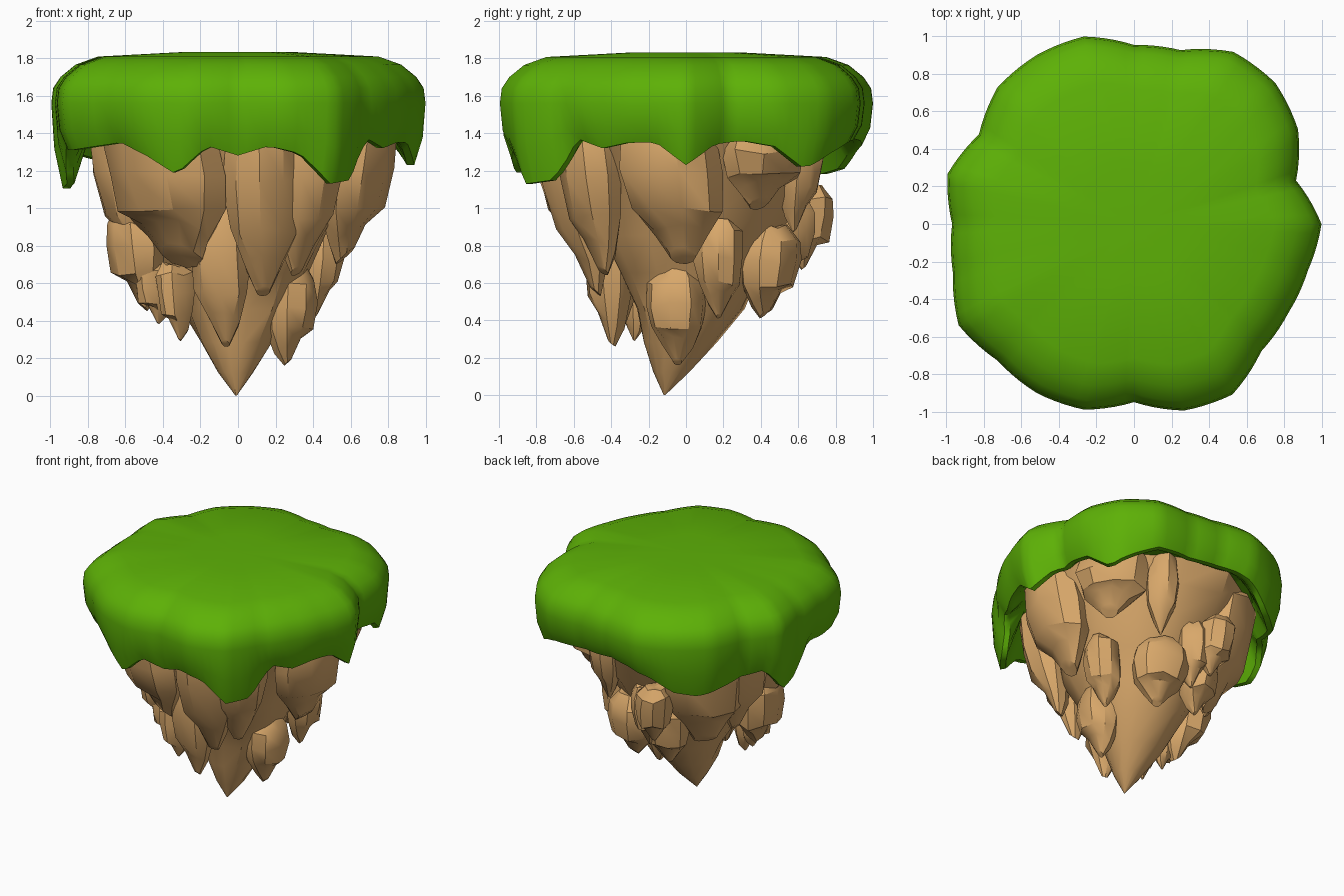
import bpy, bmesh, math, random
from mathutils import Vector

if "Cube" in bpy.data.objects:
    bpy.data.objects.remove(bpy.data.objects["Cube"])

random.seed(4)


def material(name, rgb):
    m = bpy.data.materials.new(name)
    m.diffuse_color = (*rgb, 1)
    m.use_nodes = True
    m.node_tree.nodes["Principled BSDF"].inputs["Base Color"].default_value = m.diffuse_color
    return m


GRASS = material("grass green", (0.11, 0.44, 0.002))
ROCK = material("sandy rock", (0.69, 0.39, 0.145))


def loft(name, rings, mat, angle):
    """Skin a stack of closed rings and close both ends."""
    bm = bmesh.new()
    rows = [[bm.verts.new(p) for p in ring] for ring in rings]
    n = len(rows[0])
    for a, b in zip(rows, rows[1:]):
        for i in range(n):
            j = (i + 1) % n
            bm.faces.new((a[i], a[j], b[j], b[i]))
    for row in (rows[0], rows[-1]):
        hub = bm.verts.new(sum((v.co for v in row), Vector()) / n)
        for i in range(n):
            bm.faces.new((row[i], row[(i + 1) % n], hub))
    bmesh.ops.recalc_face_normals(bm, faces=bm.faces)
    me = bpy.data.meshes.new(name)
    bm.to_mesh(me)
    bm.free()
    me.materials.append(mat)
    ob = bpy.data.objects.new(name, me)
    bpy.context.collection.objects.link(ob)
    bpy.ops.object.select_all(action='DESELECT')
    ob.select_set(True)
    bpy.context.view_layer.objects.active = ob
    bpy.ops.object.shade_smooth_by_angle(angle=math.radians(angle))


def around(values, deg):
    """Interpolate values spaced evenly around the full circle."""
    t = deg / 360 * len(values)
    i = int(t)
    a, b = values[i % len(values)], values[(i + 1) % len(values)]
    return a + (b - a) * (t - i)


# Grass cap: radius every 15 degrees, hem height every 10 degrees, from +x to +y
radius = [1.0, .895, 1.01, 1.065, 1.06, .96, .955, 1.035, 1.04, 1.03, .955, 1.03,
          .97, 1.0, 1.08, 1.03, 1.04, 1.025, .95, 1.03, 1.05, .96, .95, .96]
hem = [1.23, 1.34, 1.36, 1.33, 1.21, 1.29, 1.35, 1.36, 1.36, 1.37, 1.36, 1.31,
       1.21, 1.18, 1.22, 1.26, 1.29, 1.1, 1.13, 1.33, 1.31, 1.31, 1.33, 1.35,
       1.28, 1.18, 1.33, 1.28, 1.33, 1.29, 1.13, 1.15, 1.37, 1.32, 1.35, 1.35]
# (radius factor, share of hem height, own height)
profile = [(.3, 0, 1.832), (.75, 0, 1.808), (.87, 0, 1.765), (.95, 0, 1.7), (.99, 0, 1.64),
           (1, 0, 1.56), (.985, .5, 1.52), (.94, 1, 0), (.9, 1, 0), (.8, 0, 1.43)]
cap = []
for f, share, z in profile:
    ring = []
    for deg in range(0, 360, 3):
        r, a = around(radius, deg) * f, math.radians(deg)
        ring.append((r * math.cos(a), r * math.sin(a), around(hem, deg) * share + z * (1 - share)))
    cap.append(ring)
loft("grass_cap", cap, GRASS, 50)

# Central rock cone, with its tip leaning to the front
core = []
for step in range(9):
    z = 1.5 * (step / 8) ** 1.2
    r = .004 + .8 * (z / 1.5) ** .87
    oy = .02 - .135 * max(0, 1 - z / .45)
    ring = []
    for i in range(14):
        a, k = math.tau * i / 14, r * random.uniform(.93, 1.06)
        ring.append((k * math.cos(a) - .01, k * math.sin(a) + oy, z))
    core.append(ring)
loft("rock_core", core, ROCK, 35)


def crag(name, deg, low_r, low_z, top_r, top_z, w):
    """Hanging boulder at an angle, from its low tip to its top; w is half width."""
    a = math.radians(deg)
    out, side, up = Vector((math.cos(a), math.sin(a), 0)), Vector((-math.sin(a), math.cos(a), 0)), Vector((0, 0, 1))
    low, top = out * low_r + up * low_z, out * top_r + up * top_z
    low += side * w * random.uniform(-.2, .3)
    d = .08 + .38 * w
    blunt = .08 + max(0, w - .1) * 1.1
    spin = random.random()
    rings = []
    for t, k in ((0, blunt), (.12, max(.52, blunt * 1.6)), (.36, .9), (.62, 1.02), (.86, .97), (1, .55)):
        c = low.lerp(top, t)
        ring = []
        for i in range(9):
            b, j = math.tau * (i + spin) / 9, k * random.uniform(.92, 1.08)
            # The low end slants up towards the outside
            slant = max(0, .4 - t) * 2.2 * d * j * (1 + math.sin(b)) if t < .2 else random.uniform(-.02, .02)
            ring.append(c + side * (w * j * math.cos(b)) + out * (d * j * math.sin(b)) + up * slant)
        rings.append(ring)
    loft(name, rings, ROCK, 33)


# Upper boulders tucked under the grass: (angle, low z, half width)
upper = [(229, .68, .36), (280, .53, .2), (306, .64, .19), (351, .7, .27), (39, .99, .25),
         (67, .87, .11), (135, .6, .29), (163, .68, .19), (195, .68, .19)]
for n, (deg, z, w) in enumerate(upper, 1):
    crag(f"upper_rock_{n}", deg, .3 + .38 * z, z, .685, 1.5, w)

# Lower boulders stuck to the cone: (angle, radius, low z, top z, half width)
lower = [(254, .43, .26, 1.05, .16), (220, .45, .29, .7, .08), (350, .29, .16, .68, .16),
         (22, .48, .41, .94, .13), (74, .48, .41, .9, .2), (113, .52, .44, .9, .14),
         (95, .58, .58, 1.05, .1), (107, .7, .67, 1.12, .13), (191, .57, .45, 1.0, .2),
         (206, .51, .38, .7, .07)]
for n, (deg, r, z0, z1, w) in enumerate(lower, 1):
    crag(f"lower_rock_{n}", deg, r * .93, z0, r, z1, w)
